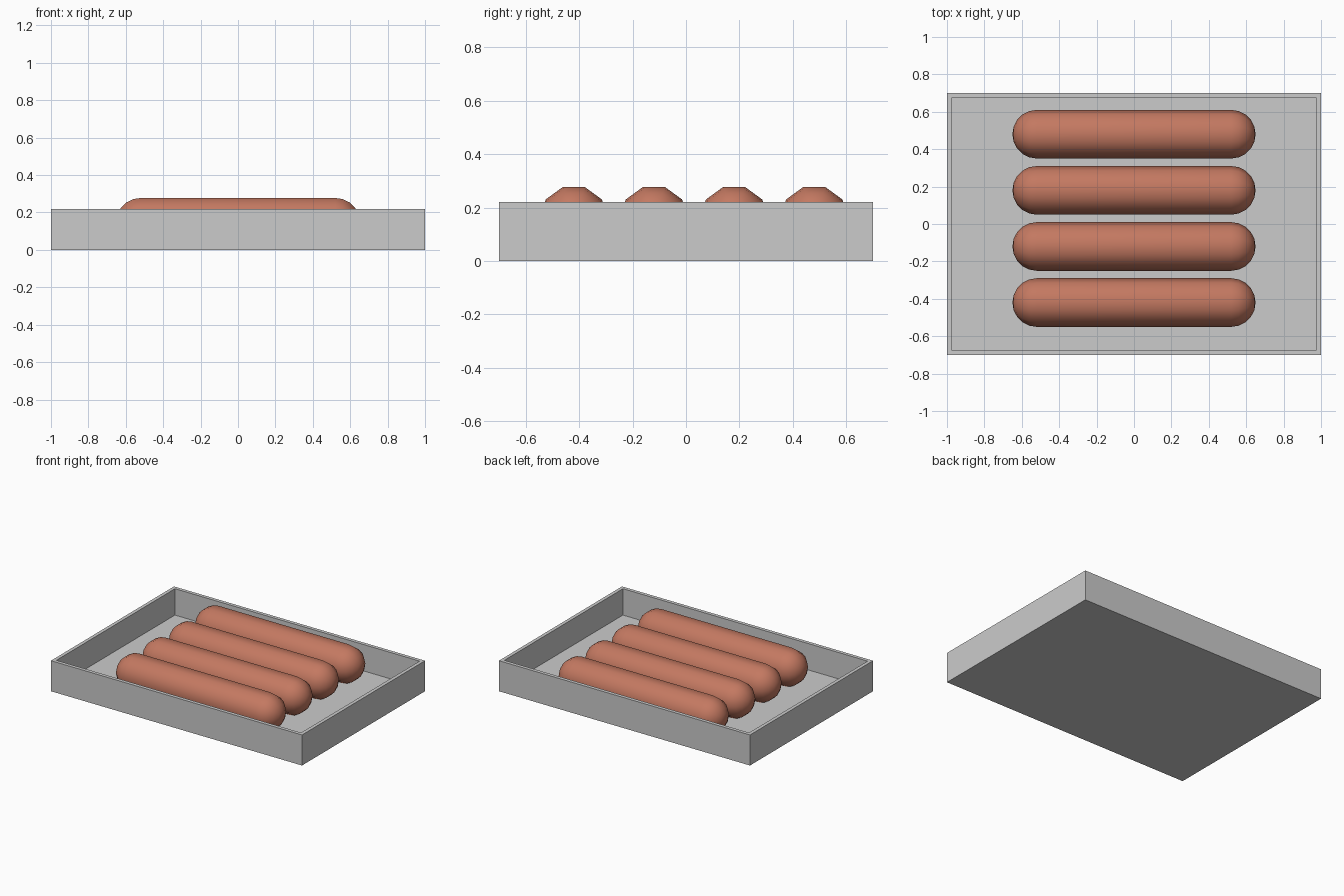
import bpy, bmesh
from math import sin, cos, pi, radians

if "Cube" in bpy.data.objects:
    bpy.data.objects.remove(bpy.data.objects["Cube"])

meat = bpy.data.materials.new("sausage_skin")
meat.diffuse_color = (0.55, 0.19, 0.12, 1)
meat.use_nodes = True
meat.node_tree.nodes["Principled BSDF"].inputs["Base Color"].default_value = meat.diffuse_color


def make_object(name, bm):
    bmesh.ops.recalc_face_normals(bm, faces=bm.faces)
    mesh = bpy.data.meshes.new(name)
    bm.to_mesh(mesh)
    bm.free()
    obj = bpy.data.objects.new(name, mesh)
    bpy.context.collection.objects.link(obj)
    return obj


# Tray: a box with its top inset and pushed down to the floor
W, D, H, WALL, FLOOR = 2.0, 1.4, 0.22, 0.036, 0.03
bm = bmesh.new()
bmesh.ops.create_cube(bm, size=1)
for v in bm.verts:
    v.co = (v.co.x * W, v.co.y * D, (v.co.z + 0.5) * H)
top = max(bm.faces, key=lambda f: f.calc_center_median().z)
bmesh.ops.inset_individual(bm, faces=[top], thickness=WALL)
well = bmesh.ops.extrude_discrete_faces(bm, faces=[top])["faces"][0]
for v in well.verts:
    v.co.z = FLOOR
make_object("tray", bm)

# Sausages: ten-sided capsules lying along x
R, HALF, SIDES, STEPS = 0.13, 0.52, 10, 5


def sausage(name, y):
    bm = bmesh.new()
    arc = [i * pi / 2 / STEPS for i in range(1, STEPS + 1)]
    profile = [(-HALF - R * cos(a), R * sin(a)) for a in arc]
    profile += [(-x, r) for x, r in reversed(profile)]
    rings = [[bm.verts.new((x, r * cos(2 * pi * k / SIDES), r * sin(2 * pi * k / SIDES)))
              for k in range(SIDES)] for x, r in profile]
    for a, b in zip(rings, rings[1:]):
        for k in range(SIDES):
            n = (k + 1) % SIDES
            bm.faces.new((a[k], a[n], b[n], b[k]))
    for ring, x in ((rings[0], -HALF - R), (rings[-1], HALF + R)):
        tip = bm.verts.new((x, 0, 0))
        for k in range(SIDES):
            bm.faces.new((ring[k], ring[(k + 1) % SIDES], tip))
    obj = make_object(name, bm)
    obj.location = (0, y, 0.154)
    obj.data.materials.append(meat)
    obj.data.polygons.foreach_set("use_smooth", [True] * len(obj.data.polygons))


for i in range(4):
    sausage(f"sausage_{i + 1}", -0.42 + 0.3 * i)
